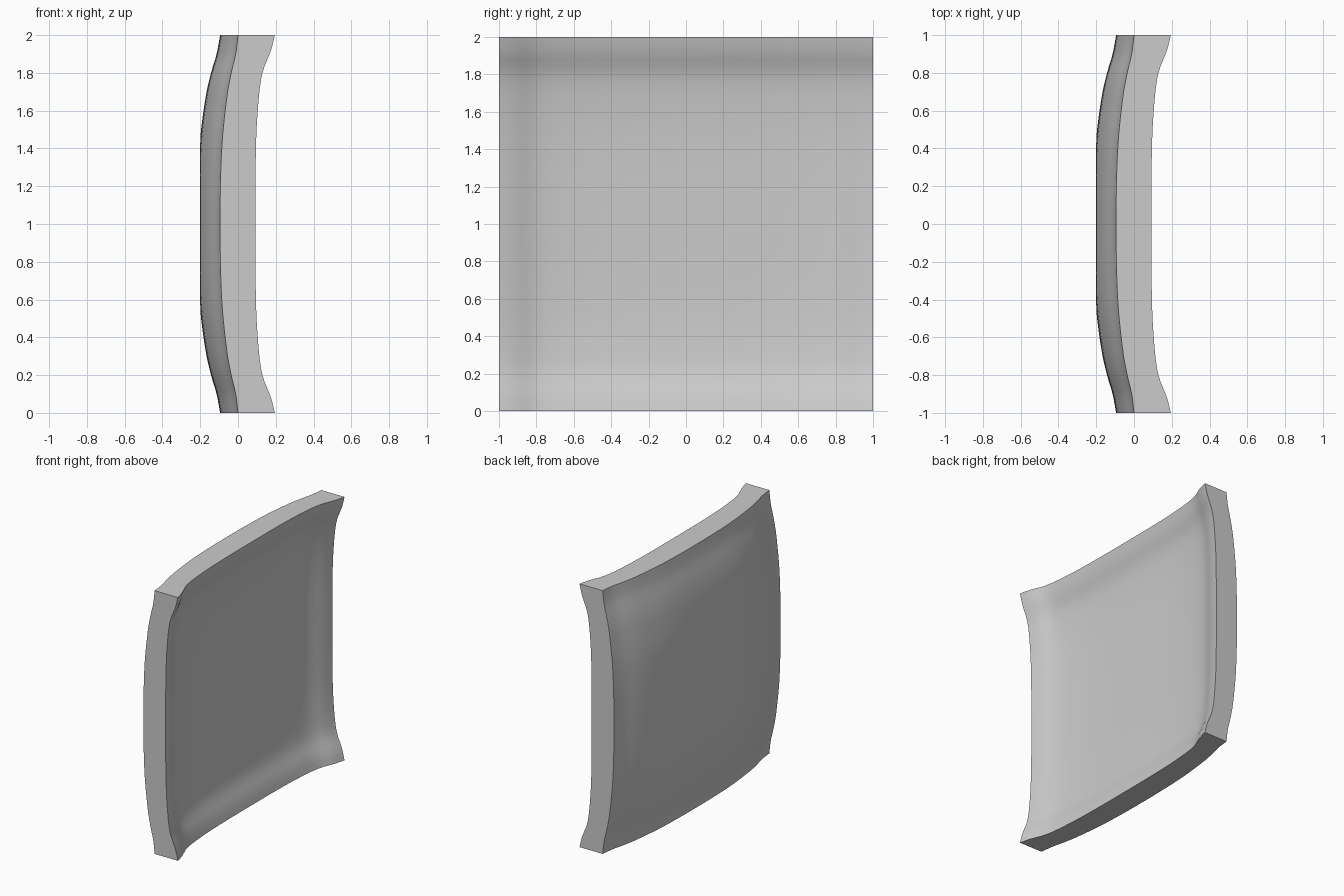
import bpy
import bmesh

cube = bpy.data.objects.get("Cube")
if cube:
    bpy.data.objects.remove(cube, do_unlink=True)

# Depth profiles: (distance in from the rim, x offset)
OUTER = [(0, 0), (0.1, -0.012), (0.2, -0.036), (0.32, -0.058), (0.6, -0.086), (1, -0.095)]
INNER = [(0, 0), (0.08, -0.02), (0.2, -0.066), (0.38, -0.089), (0.6, -0.1), (1, -0.103)]
BULGE = [(0, 0), (0.2, 0.55), (0.5, 1), (1, 1)]
STEPS = 48


def smooth_profile(points, d):
    """Cubic interpolation through the profile points."""
    n = len(points)

    def slope(i):
        a, b = points[max(i - 1, 0)], points[min(i + 1, n - 1)]
        return 0 if i == n - 1 else (b[1] - a[1]) / (b[0] - a[0])

    for i in range(n - 1):
        (d0, v0), (d1, v1) = points[i], points[i + 1]
        if d <= d1 or i == n - 2:
            w = d1 - d0
            t = min((d - d0) / w, 1)
            s = t * t * (3 - 2 * t)
            return (v0 + (v1 - v0) * s + w * t * (1 - t) ** 2 * slope(i)
                    - w * t * t * (1 - t) * slope(i + 1))


def outer_x(u, v):
    a, b = 1 - abs(u), 1 - abs(v)
    swell = 0.022 * smooth_profile(BULGE, a) * smooth_profile(BULGE, b)
    return max(-0.2, smooth_profile(OUTER, a) + smooth_profile(OUTER, b) - swell)


def inner_x(u, v):
    return 0.195 + smooth_profile(INNER, 1 - abs(u)) + smooth_profile(INNER, 1 - abs(v))


# Dished square panel: two curved skins joined by a flat rim
bm = bmesh.new()
coords = [2 * i / STEPS - 1 for i in range(STEPS + 1)]
skins = []
for depth in (outer_x, inner_x):
    skins.append([[bm.verts.new((depth(u, v), u, v + 1)) for v in coords] for u in coords])
for skin in skins:
    for i in range(STEPS):
        for j in range(STEPS):
            bm.faces.new((skin[i][j], skin[i + 1][j], skin[i + 1][j + 1], skin[i][j + 1]))
outer, inner = skins
for k in range(STEPS):
    for e in (0, STEPS):
        bm.faces.new((outer[k][e], outer[k + 1][e], inner[k + 1][e], inner[k][e]))
        bm.faces.new((outer[e][k], outer[e][k + 1], inner[e][k + 1], inner[e][k]))
bmesh.ops.recalc_face_normals(bm, faces=bm.faces)

mesh = bpy.data.meshes.new("curved_panel")
bm.to_mesh(mesh)
bm.free()
panel = bpy.data.objects.new("curved_panel", mesh)
bpy.context.collection.objects.link(panel)

grey = bpy.data.materials.new("light_grey")
grey.use_nodes = True
colour = (0.6, 0.6, 0.6, 1)
grey.diffuse_color = colour
grey.node_tree.nodes["Principled BSDF"].inputs["Base Color"].default_value = colour
mesh.materials.append(grey)

bpy.ops.object.select_all(action="DESELECT")
panel.select_set(True)
bpy.context.view_layer.objects.active = panel
bpy.ops.object.shade_smooth_by_angle(angle=0.7)
